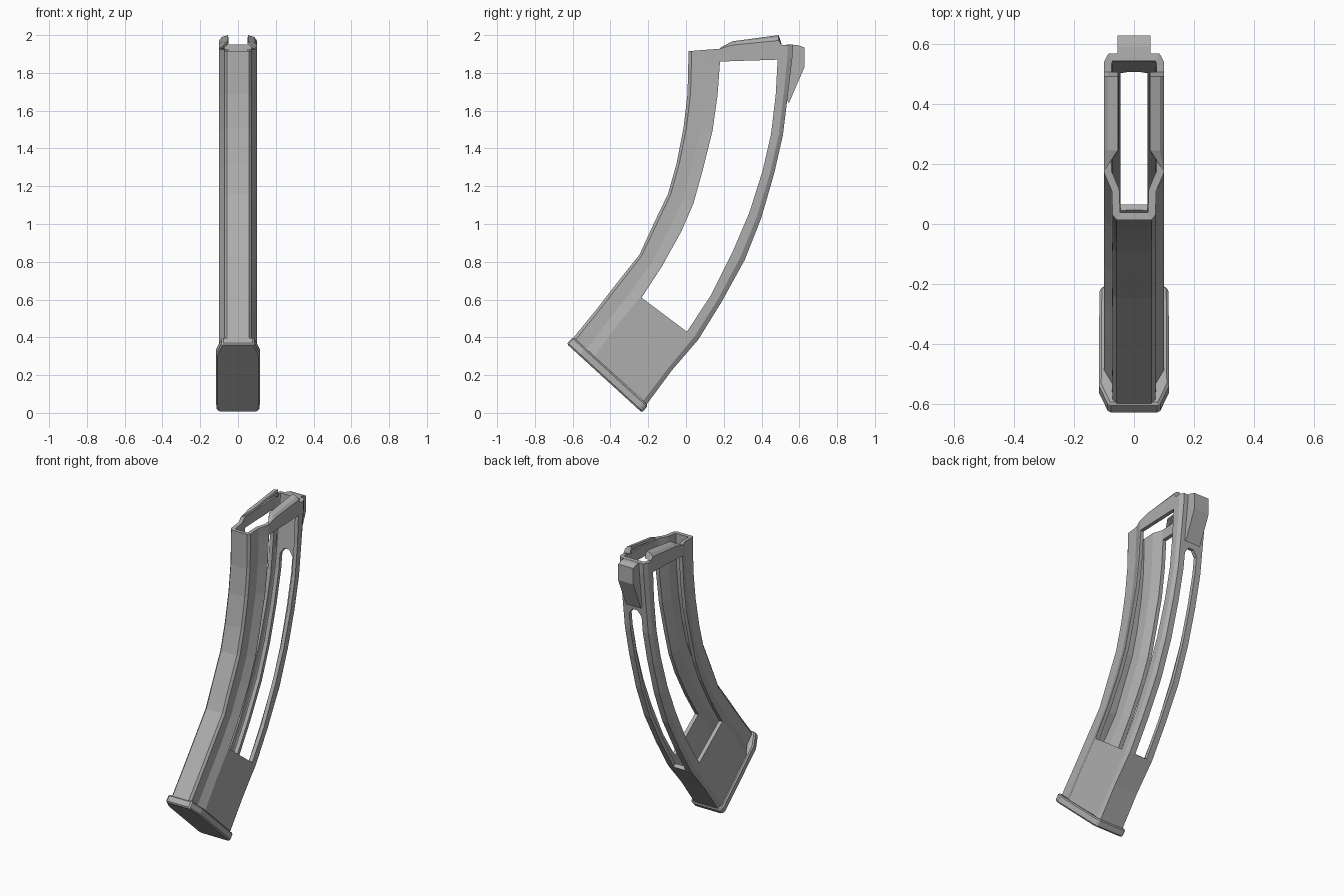
import bpy, bmesh
from mathutils import Vector

if "Cube" in bpy.data.objects:
    bpy.data.objects.remove(bpy.data.objects["Cube"])

grey = bpy.data.materials.new("gun_metal_grey")
grey.diffuse_color = (0.42, 0.42, 0.42, 1)
grey.use_nodes = True
grey.node_tree.nodes["Principled BSDF"].inputs["Base Color"].default_value = grey.diffuse_color


def make(name, verts, faces, thickness=0, bevel=0):
    me = bpy.data.meshes.new(name)
    me.from_pydata(verts, [], faces)
    bm = bmesh.new()
    bm.from_mesh(me)
    loose = [v for v in bm.verts if not v.link_faces]
    bmesh.ops.delete(bm, geom=loose, context='VERTS')
    if not thickness:
        bmesh.ops.recalc_face_normals(bm, faces=bm.faces)
    bm.to_mesh(me)
    bm.free()
    me.materials.append(grey)
    ob = bpy.data.objects.new(name, me)
    bpy.context.collection.objects.link(ob)
    if thickness:
        m = ob.modifiers.new("wall", 'SOLIDIFY')
        m.thickness, m.offset, m.use_even_offset = thickness, -1, True
    if bevel:
        m = ob.modifiers.new("edges", 'BEVEL')
        m.width, m.segments = bevel, 1
    return ob


def prism(name, outline, depth_vec, bevel=0):
    n = len(outline)
    a = [Vector(p) for p in outline]
    b = [p + Vector(depth_vec) for p in a]
    faces = [list(range(n)), list(range(n, 2 * n))]
    faces += [(i, (i + 1) % n, n + (i + 1) % n, n + i) for i in range(n)]
    return make(name, a + b, faces, 0, bevel)


# Curved body: (y, z) of front wall, window front, window rear, back wall
stations = [
    ((.013, 1.915), (.18, 1.928), (.485, 1.945), (.567, 1.95)),
    ((.012, 1.85), (.18, 1.86), (.485, 1.87), (.563, 1.88)),
    ((.008, 1.69), (.167, 1.68), (.475, 1.685), (.540, 1.69)),
    ((-.013, 1.51), (.14, 1.49), (.45, 1.475), (.513, 1.47)),
    ((-.05, 1.32), (.09, 1.29), (.405, 1.28), (.467, 1.268)),
    ((-.095, 1.16), (.04, 1.11), (.335, 1.06), (.398, 1.03)),
    ((-.16, 1.025), (-.025, .96), (.25, .86), (.311, .81)),
    ((-.247, .837), (-.125, .78), (.13, .62), (.19, .59)),
    ((-.36, .695), (-.235, .61), (.005, .43), (.065, .388)),
    ((-.47, .553), (-.36, .457), (-.125, .265), (-.075, .225)),
    ((-.598, .395), (-.48, .292), (-.262, .098), (-.208, .045)),
]
stations = [[Vector((0, *p)) for p in s] for s in stations]


def between(a, b, t):
    return [p.lerp(q, t) for p, q in zip(a, b)]


# Two extra stations shape the clipped upper corners of the rear slot
stations[3:3] = [between(stations[2], stations[3], t) for t in (.35, .52)]
ARCH, BOTTOM = 3, 10

# Cross-section: half width, span (0 front, 1 side window, 2 rear), fraction
section = [(.058, 0, 0), (.071, 0, .1), (.074, 0, .58), (.1, 0, .95), (.1, 0, 1),
           (.1, 2, 0), (.1, 2, .65), (.085, 2, 1), (.045, 2, 1), (.018, 2, 1)]
H = len(section)
N = 2 * H
verts = []
for s in stations:
    half = [s[k].lerp(s[k + 1], t) + Vector((w, 0, 0)) for w, k, t in section]
    verts += half + [Vector((-p.x, p.y, p.z)) for p in reversed(half)]

faces = []
for k in range(len(stations) - 1):
    for i in range(N):
        j = (i + 1) % N
        quad = [k * N + i, (k + 1) * N + i, (k + 1) * N + j, k * N + j]
        if i in (4, N - 6) and 1 <= k < BOTTOM:      # side windows
            continue
        if H - 2 <= i <= H and ARCH <= k < BOTTOM:   # rear slot
            if k == ARCH and i == H - 2:
                faces.append([quad[0], quad[1], quad[3]])
            elif k == ARCH and i == H:
                faces.append([quad[0], quad[2], quad[3]])
            continue
        faces.append(quad)
make("curved_body", verts, faces, 0.025)

# Feed lips curling inward over the open top
lip_rows = [(.18, 1.925, 1.932, .1), (.245, 1.928, 1.967, 1),
            (.49, 1.943, 2.0, 1), (.505, 1.945, 1.955, 1)]
curl = [(0, 0), (0, .5), (.014, .82), (.046, 1)]
for side, name in ((1, "right_feed_lip"), (-1, "left_feed_lip")):
    v = [(side * (.1 - dx * s), y, lo + (hi - lo) * f)
         for y, lo, hi, s in lip_rows for dx, f in curl]
    f = []
    for r in range(3):
        for c in range(3):
            a = r * 4 + c
            q = [a, a + 4, a + 5, a + 1]
            f.append(q if side > 0 else q[::-1])
    make(name, v, f, 0.014)

# Rear catch lug
lug = [(.55, 1.95), (.59, 1.947), (.627, 1.935), (.627, 1.83), (.545, 1.64), (.53, 1.66)]
prism("rear_catch_lug", [(-.055, y, z) for y, z in lug], (.11, 0, 0))

# Floor plate with tapered front corners
front, rear = Vector((0, -.598, .402)), Vector((0, -.2, .039))
along = (rear - front).normalized()
down = Vector((0, along.z, -along.y))
L = (rear - front).length
plan = [(0, .085), (.09, .117), (L - .02, .115), (L, .1)]
right = [front + along * u + Vector((w, 0, 0)) for u, w in plan]
left = [Vector((-p.x, p.y, p.z)) for p in reversed(right)]
prism("floor_plate", right + left, down * .05, 0.008)
